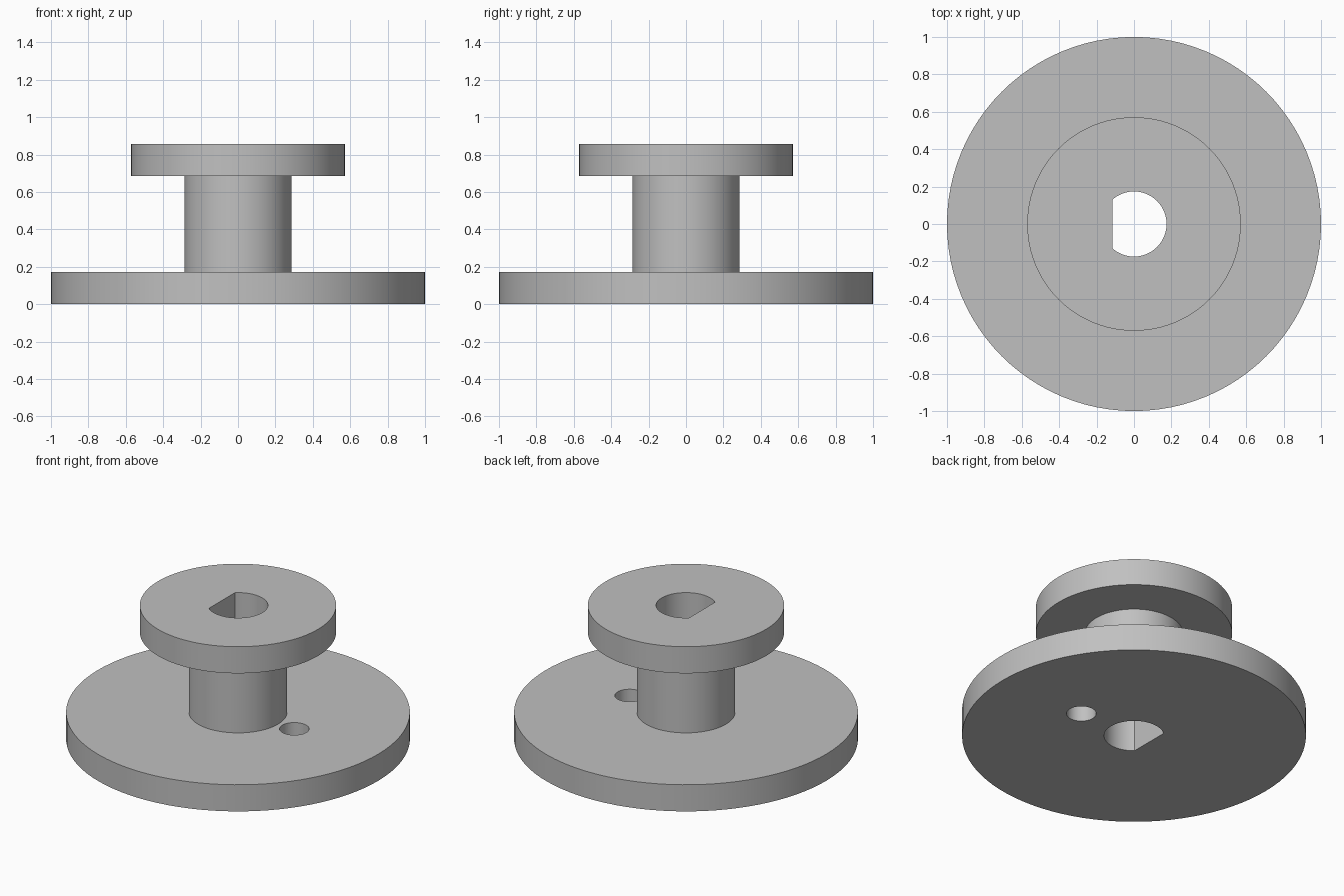
import bpy, bmesh, math

if "Cube" in bpy.data.objects:
    bpy.data.objects.remove(bpy.data.objects["Cube"])

SEGS = 96

grey = bpy.data.materials.new("mid_grey")
grey.diffuse_color = (0.53, 0.53, 0.53, 1)
grey.use_nodes = True
grey.node_tree.nodes["Principled BSDF"].inputs["Base Color"].default_value = grey.diffuse_color


def make_object(name, bm):
    bmesh.ops.recalc_face_normals(bm, faces=bm.faces)
    mesh = bpy.data.meshes.new(name)
    bm.to_mesh(mesh)
    bm.free()
    mesh.materials.append(grey)
    obj = bpy.data.objects.new(name, mesh)
    bpy.context.collection.objects.link(obj)
    return obj


def turned(name, profile, segs=SEGS):
    """Solid of revolution from (radius, z) points, capped at both ends."""
    bm = bmesh.new()
    angles = [2 * math.pi * i / segs for i in range(segs)]
    rings = [[bm.verts.new((r * math.cos(a), r * math.sin(a), z)) for a in angles]
             for r, z in profile]
    for low, high in zip(rings, rings[1:]):
        for i in range(segs):
            j = (i + 1) % segs
            bm.faces.new((low[i], low[j], high[j], high[i]))
    bm.faces.new(rings[0][::-1])
    bm.faces.new(rings[-1])
    return make_object(name, bm)


def prism(name, outline, z0, z1):
    """Straight prism over a closed 2D outline."""
    bm = bmesh.new()
    face = bm.faces.new([bm.verts.new((x, y, z0)) for x, y in outline])
    out = bmesh.ops.extrude_face_region(bm, geom=[face])
    top = [v for v in out["geom"] if isinstance(v, bmesh.types.BMVert)]
    bmesh.ops.translate(bm, verts=top, vec=(0, 0, z1 - z0))
    return make_object(name, bm)


def cut(target, cutter):
    mod = target.modifiers.new("cut", 'BOOLEAN')
    mod.operation = 'DIFFERENCE'
    mod.solver = 'EXACT'
    mod.object = cutter
    bpy.context.view_layer.objects.active = target
    bpy.ops.object.modifier_apply(modifier=mod.name)
    bpy.data.objects.remove(cutter)


# Spool: wide base disc, hub and smaller upper flange
spool = turned("flanged_spool", [(1.0, 0), (1.0, 0.171), (0.286, 0.171),
                                 (0.286, 0.686), (0.571, 0.686), (0.571, 0.857)])

# D-shaped shaft bore, with its flat on the -x side
bore_r, flat_x = 0.174, -0.114
end = math.acos(flat_x / bore_r)
d_outline = [(bore_r * math.cos(a), bore_r * math.sin(a))
             for a in (-end + 2 * end * i / 64 for i in range(65))]
cut(spool, prism("bore_cutter", d_outline, -0.1, 1.0))

# Small round hole through the base disc only
hole = [(0.4 + 0.086 * math.cos(2 * math.pi * i / 48),
         0.086 * math.sin(2 * math.pi * i / 48)) for i in range(48)]
cut(spool, prism("pin_hole_cutter", hole, -0.1, 0.4))

# Smooth walls with crisp rims
bpy.ops.object.select_all(action='DESELECT')
spool.select_set(True)
bpy.context.view_layer.objects.active = spool
bpy.ops.object.shade_smooth_by_angle(angle=math.radians(30))
